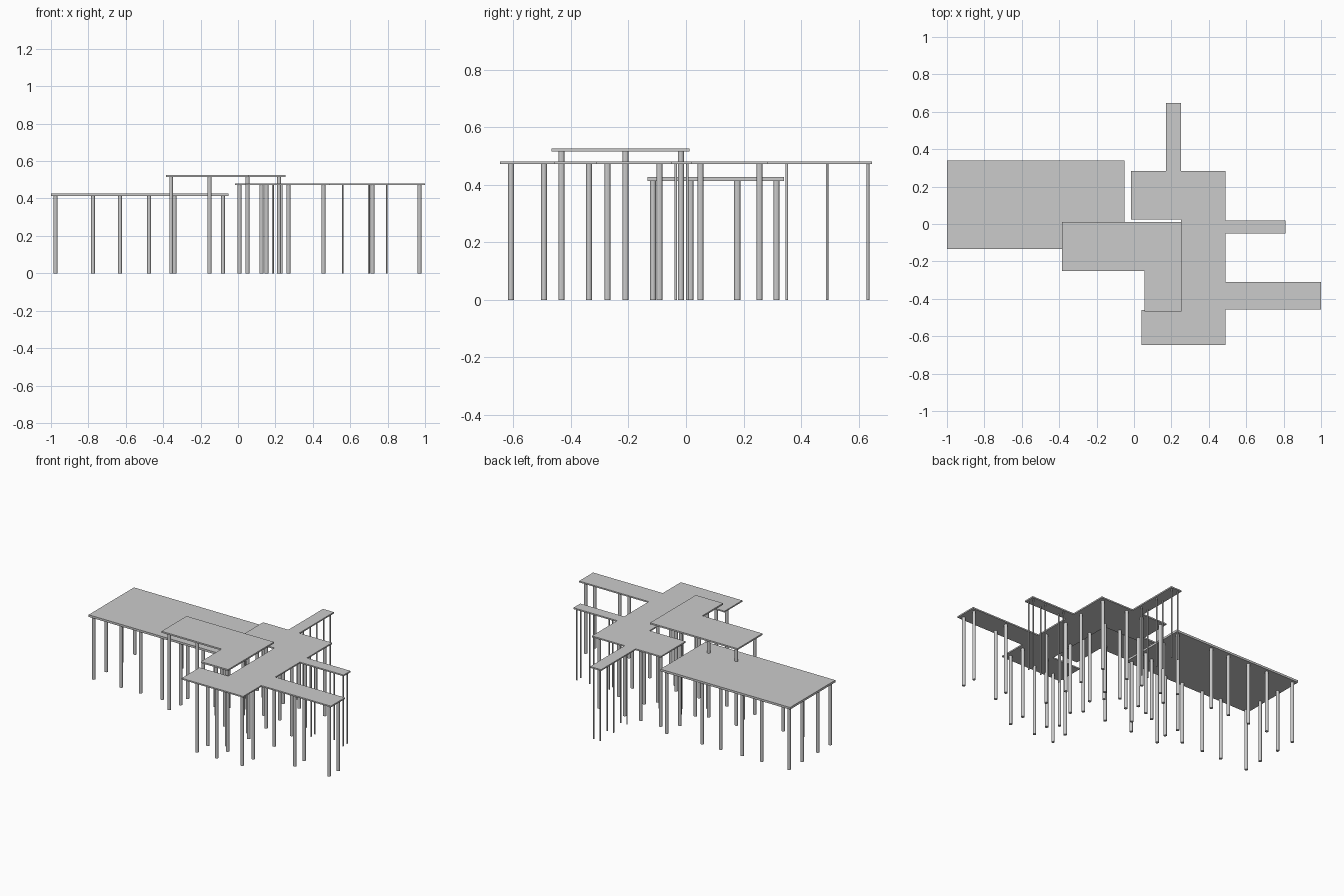
import bpy, bmesh
from mathutils import Matrix, Vector

if "Cube" in bpy.data.objects:
    bpy.data.objects.remove(bpy.data.objects["Cube"])


def finish(bm, name):
    bmesh.ops.recalc_face_normals(bm, faces=bm.faces)
    mesh = bpy.data.meshes.new(name)
    bm.to_mesh(mesh)
    bm.free()
    obj = bpy.data.objects.new(name, mesh)
    bpy.context.collection.objects.link(obj)


def slab(name, outline, z0, z1):
    """Flat roof extruded from a plan outline."""
    bm = bmesh.new()
    face = bm.faces.new([bm.verts.new((x, y, z0)) for x, y in outline])
    top = bmesh.ops.extrude_face_region(bm, geom=[face], use_keep_orig=True)
    verts = [v for v in top["geom"] if isinstance(v, bmesh.types.BMVert)]
    bmesh.ops.translate(bm, verts=verts, vec=Vector((0, 0, z1 - z0)))
    finish(bm, name)


def columns(name, points, height, radius=0.0105):
    """Group of round posts standing on the ground."""
    bm = bmesh.new()
    for x, y in points:
        bmesh.ops.create_cone(bm, cap_ends=True, segments=12, radius1=radius,
                              radius2=radius, depth=height,
                              matrix=Matrix.Translation((x, y, height / 2)))
    finish(bm, name)


def grid(xs, ys):
    return [(x, y) for x in xs for y in ys]


# Roofs
slab("low_roof", [(-1, -0.134), (-0.05, -0.134), (-0.05, 0.34), (-1, 0.34)],
     0.412, 0.426)
slab("main_roof", [
    (0.04, -0.646), (0.49, -0.646), (0.49, -0.457), (1, -0.457), (1, -0.31),
    (0.49, -0.31), (0.49, -0.052), (0.81, -0.052), (0.81, 0.02), (0.49, 0.02),
    (0.49, 0.284), (0.25, 0.284), (0.25, 0.646), (0.17, 0.646), (0.17, 0.284),
    (-0.015, 0.284), (-0.015, 0.025), (0.25, 0.025), (0.25, -0.46), (0.04, -0.46),
], 0.471, 0.480)
slab("high_roof", [(-0.385, -0.25), (0.055, -0.25), (0.055, -0.467), (0.255, -0.467),
                   (0.255, 0.012), (-0.385, 0.012)], 0.516, 0.526)

# Posts under the low roof run round its edge
low_x = [-0.975, -0.775, -0.632, -0.475, -0.34, -0.08]
columns("low_roof_columns",
        grid(low_x, [-0.115, 0.315]) + grid([low_x[0], low_x[-1]], [0.015, 0.178]), 0.412)

# Posts under the high roof
columns("high_roof_columns",
        grid([-0.357, -0.153, 0.05, 0.22], [-0.21, -0.018]) + [(0.22, -0.433)], 0.516)

# Posts under the main roof, block by block
columns("south_block_columns", grid([0.125, 0.27, 0.457], [-0.607, -0.493]), 0.471)
columns("spine_columns", grid([0.27, 0.457], [-0.273, -0.092]), 0.471)
columns("north_block_columns", grid([0.008, 0.152, 0.27, 0.457], [0.05, 0.255]), 0.471)
columns("south_arm_columns", grid([0.72, 0.97], [-0.433, -0.337]), 0.471)

# Thin posts under the two narrow arms
columns("east_arm_columns", grid([0.56, 0.70, 0.795], [-0.036, 0.005]), 0.471, 0.0045)
columns("north_arm_columns", grid([0.187, 0.233], [0.35, 0.49, 0.632]), 0.471, 0.0045)
